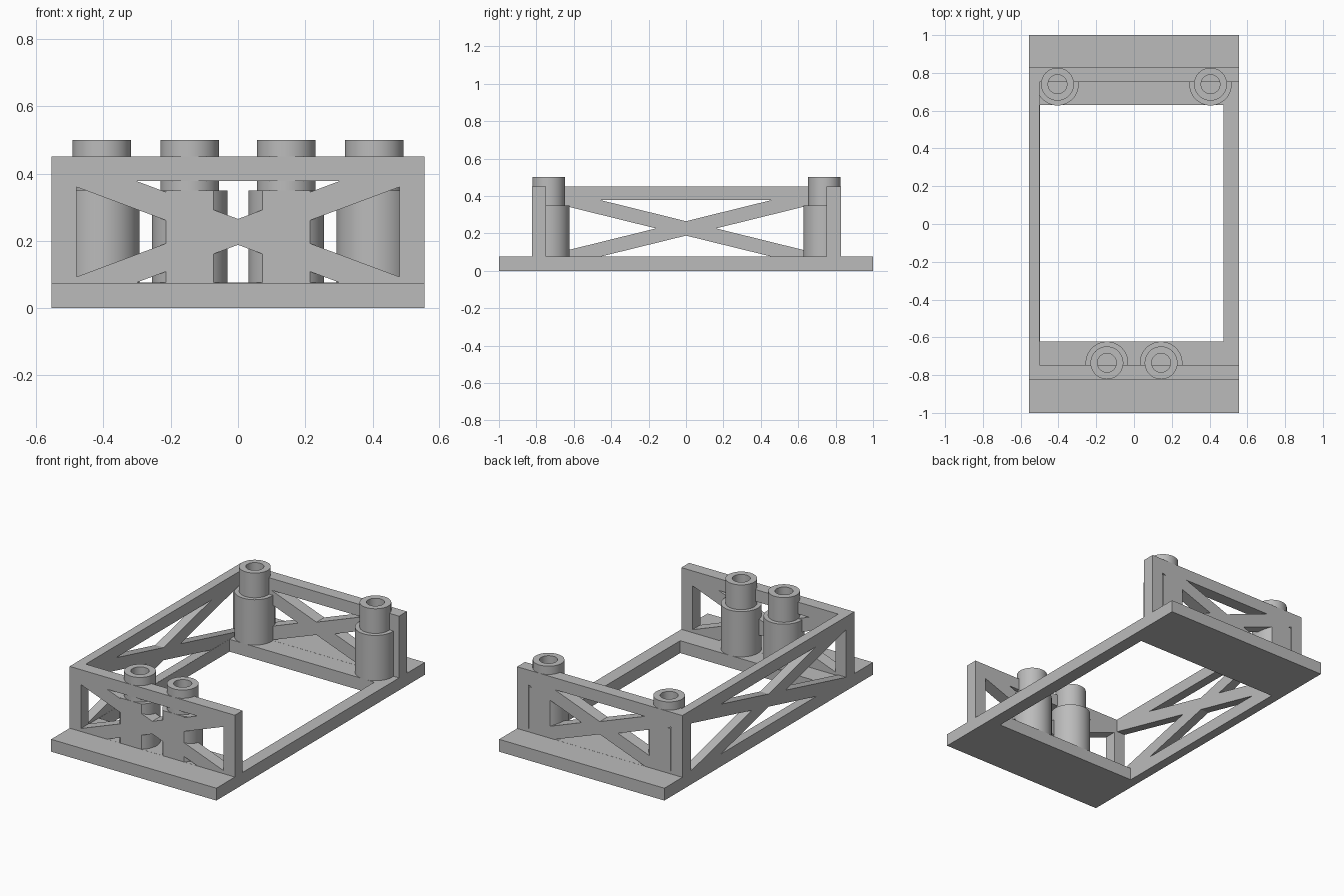
import bpy, bmesh, math
from mathutils import Matrix, Vector

cube = bpy.data.objects.get("Cube")
if cube:
    bpy.data.objects.remove(cube)

grey = bpy.data.materials.new("mid grey")
grey.use_nodes = True
colour = (0.5, 0.5, 0.5, 1)
grey.diffuse_color = colour
grey.node_tree.nodes["Principled BSDF"].inputs["Base Color"].default_value = colour

BASE, TOP = 0.075, 0.45
HALF_X = 0.555
FRONT, BACK, WALL = -0.8225, 0.8275, 0.075   # outer wall faces and thickness
SIDE_WALL = 0.056


def add_mesh(name, mesh):
    ob = bpy.data.objects.new(name, mesh)
    mesh.materials.clear()
    mesh.materials.append(grey)
    bpy.context.collection.objects.link(ob)
    return ob


def rect(x0, x1, y0, y1):
    return [(x0, y0), (x1, y0), (x1, y1), (x0, y1)]


def plate(name, outlines, thickness, matrix):
    """Flat panel: first outline is the rim, the others are openings."""
    curve = bpy.data.curves.new(name, "CURVE")
    curve.dimensions = "2D"
    curve.fill_mode = "BOTH"
    curve.extrude = thickness / 2
    for pts in outlines:
        spline = curve.splines.new("POLY")
        spline.points.add(len(pts) - 1)
        for p, (u, v) in zip(spline.points, pts):
            p.co = (u, v, 0, 1)
        spline.use_cyclic_u = True
    temp = bpy.data.objects.new(name + "_outline", curve)
    bpy.context.collection.objects.link(temp)
    mesh = bpy.data.meshes.new_from_object(
        temp.evaluated_get(bpy.context.evaluated_depsgraph_get()))
    bpy.data.objects.remove(temp)
    bpy.data.curves.remove(curve)
    mesh.name = name
    mesh.transform(matrix)
    bm = bmesh.new()
    bm.from_mesh(mesh)
    bmesh.ops.remove_doubles(bm, verts=bm.verts, dist=1e-5)
    bmesh.ops.recalc_face_normals(bm, faces=bm.faces)
    bmesh.ops.dissolve_limit(bm, angle_limit=0.01, verts=bm.verts, edges=bm.edges)
    bm.to_mesh(mesh)
    bm.free()
    mesh.shade_flat()
    return add_mesh(name, mesh)


def braced(u0, u1, mid, opening, tip, apex):
    """Wall outline with four triangular openings that leave an X brace."""
    zc, zt = 0.2265, 0.378
    rise = 0.0385
    slope = (zt - zc - rise) / tip
    reach = (opening - apex) * slope
    shapes = [rect(u0, u1, BASE, TOP)]
    shapes.append([(mid - tip, zt), (mid + tip, zt), (mid, zc + rise)])
    # the bottom opening stops a hair above the base so the rim stays whole
    shapes.append([(mid - tip, BASE + .0005), (mid + tip, BASE + .0005), (mid, zc - rise)])
    for s in (-1, 1):
        shapes.append([(mid + s * opening, zc + reach), (mid + s * opening, zc - reach),
                       (mid + s * apex, zc)])
    return shapes


# Base frame
plate("base_frame", [rect(-HALF_X, HALF_X, -1, 1), rect(-0.498, 0.475, -0.623, 0.63)],
      BASE, Matrix.Translation((0, 0, BASE / 2)))

# Cross-braced end walls
upright = Matrix.Rotation(math.pi / 2, 4, "X")
for name, y in (("front_wall", FRONT + WALL / 2), ("back_wall", BACK - WALL / 2)):
    plate(name, braced(-HALF_X, HALF_X, 0, 0.48, 0.303, 0.122), WALL,
          Matrix.Translation((0, y, 0)) @ upright)

# Cross-braced side wall, on the right only
plate("right_wall", braced(FRONT + WALL, BACK - WALL, 0, 0.744, 0.458, 0.16), SIDE_WALL,
      Matrix.Translation((-HALF_X + SIDE_WALL / 2, 0, 0))
      @ Matrix.Rotation(math.pi / 2, 4, "Z") @ upright)


def post(name, x, y, wall_y):
    """Stepped hollow post, trimmed flush with the outside of its wall."""
    profile = [(0.05, BASE), (0.1125, BASE), (0.1125, 0.35),
               (0.087, 0.35), (0.087, 0.5), (0.05, 0.5)]
    steps = 64
    bm = bmesh.new()
    rings = [[bm.verts.new((x + r * math.cos(2 * math.pi * i / steps),
                            y + r * math.sin(2 * math.pi * i / steps), z))
              for i in range(steps)] for r, z in profile]
    for a, b in zip(rings, rings[1:] + rings[:1]):
        for i in range(steps):
            j = (i + 1) % steps
            bm.faces.new((a[i], a[j], b[j], b[i]))
    outward = Vector((0, math.copysign(1, wall_y), 0))
    cut = bmesh.ops.bisect_plane(bm, geom=bm.verts[:] + bm.edges[:] + bm.faces[:],
                                 plane_co=(0, wall_y, 0), plane_no=outward,
                                 clear_outer=True)
    rim = [e for e in cut["geom_cut"] if isinstance(e, bmesh.types.BMEdge)]
    bmesh.ops.edgenet_fill(bm, edges=rim)
    bmesh.ops.recalc_face_normals(bm, faces=bm.faces)
    mesh = bpy.data.meshes.new(name)
    bm.to_mesh(mesh)
    bm.free()
    mesh.shade_smooth()
    mesh.set_sharp_from_angle(angle=math.radians(30))
    add_mesh(name, mesh)


# Posts: close pair in front, wide pair at the back
for side, s in (("right", -1), ("left", 1)):
    post("front_post_" + side, s * 0.1435, -0.735, FRONT)
    post("back_post_" + side, s * 0.405, 0.74, BACK)
